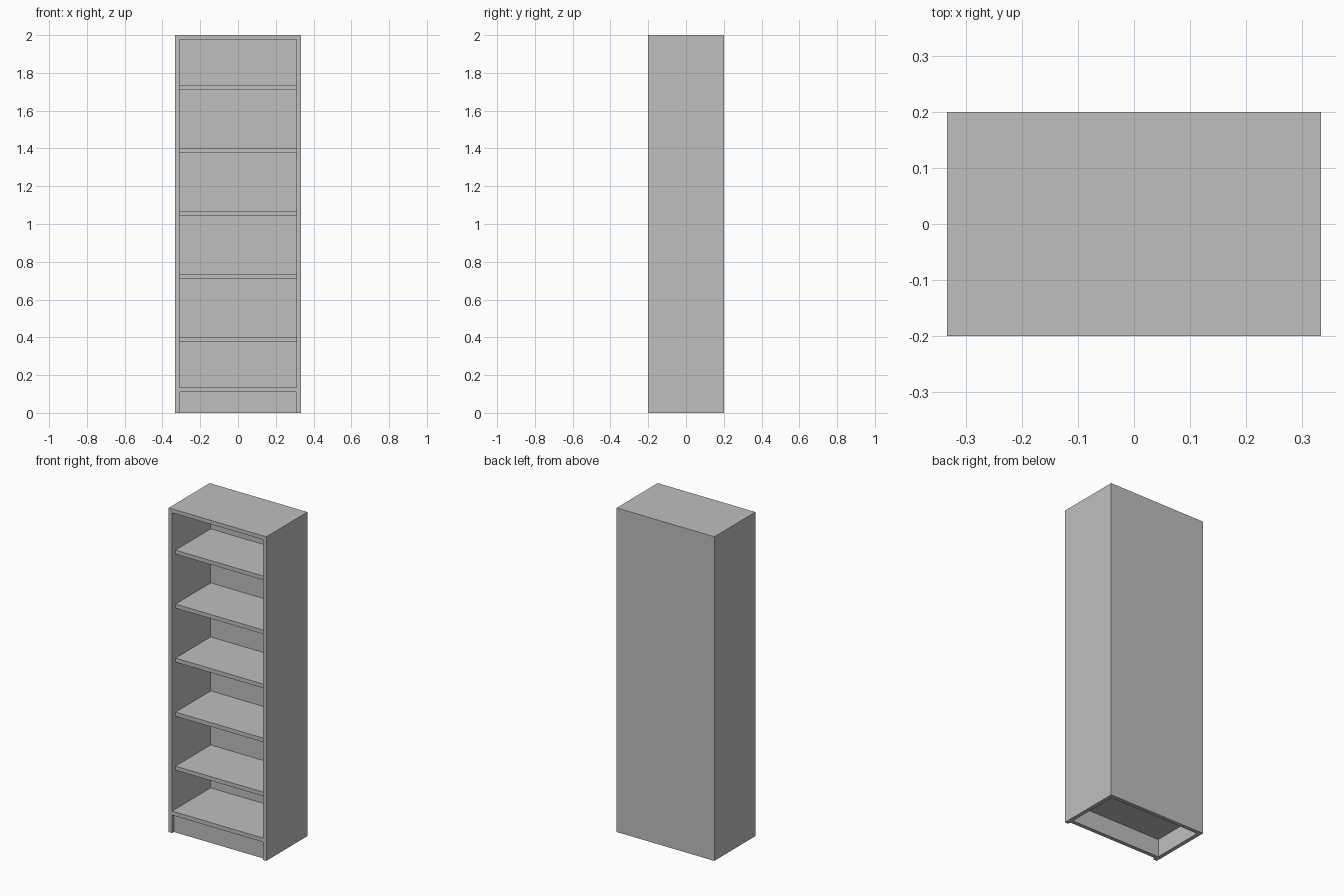
import bpy

cube = bpy.data.objects.get("Cube")
if cube:
    bpy.data.objects.remove(cube, do_unlink=True)

W, D, H = 0.667, 0.4, 2.0       # overall size
T = 0.024                       # board thickness
IN = W / 2 - T                  # inner half width
FRONT, BACK = -D / 2, D / 2

grey = bpy.data.materials.new("grey board")
grey.use_nodes = True
colour = (0.52, 0.52, 0.52, 1)
grey.diffuse_color = colour
grey.node_tree.nodes["Principled BSDF"].inputs["Base Color"].default_value = colour


def board(name, x, y, z):
    """Flat board spanning the given (min, max) ranges."""
    bpy.ops.mesh.primitive_cube_add(size=1)
    ob = bpy.context.object
    ob.name = name
    for v in ob.data.vertices:
        v.co = [a + (b - a) * (c + 0.5) for (a, b), c in zip((x, y, z), v.co)]
    ob.data.materials.append(grey)
    return ob


# Outer case
board("right_side", (-W / 2, -IN), (FRONT, BACK), (0, H))
board("left_side", (IN, W / 2), (FRONT, BACK), (0, H))
board("top_board", (-IN, IN), (FRONT, BACK), (H - T, H))
board("back_panel", (-IN, IN), (BACK - T, BACK), (0, H - T))

# Base: flush bottom shelf over a recessed kick board
bottom = 0.11
board("bottom_shelf", (-IN, IN), (FRONT, BACK - T), (bottom, bottom + 0.025))
board("kick_board", (-IN, IN), (FRONT + 0.017, FRONT + 0.017 + T), (0, bottom))

# Five evenly spaced shelves, set back from the front edge
for i in range(5):
    top = 0.4 + i / 3
    board(f"shelf_{i + 1}", (-IN, IN), (FRONT + 0.033, BACK - T), (top - 0.025, top))
